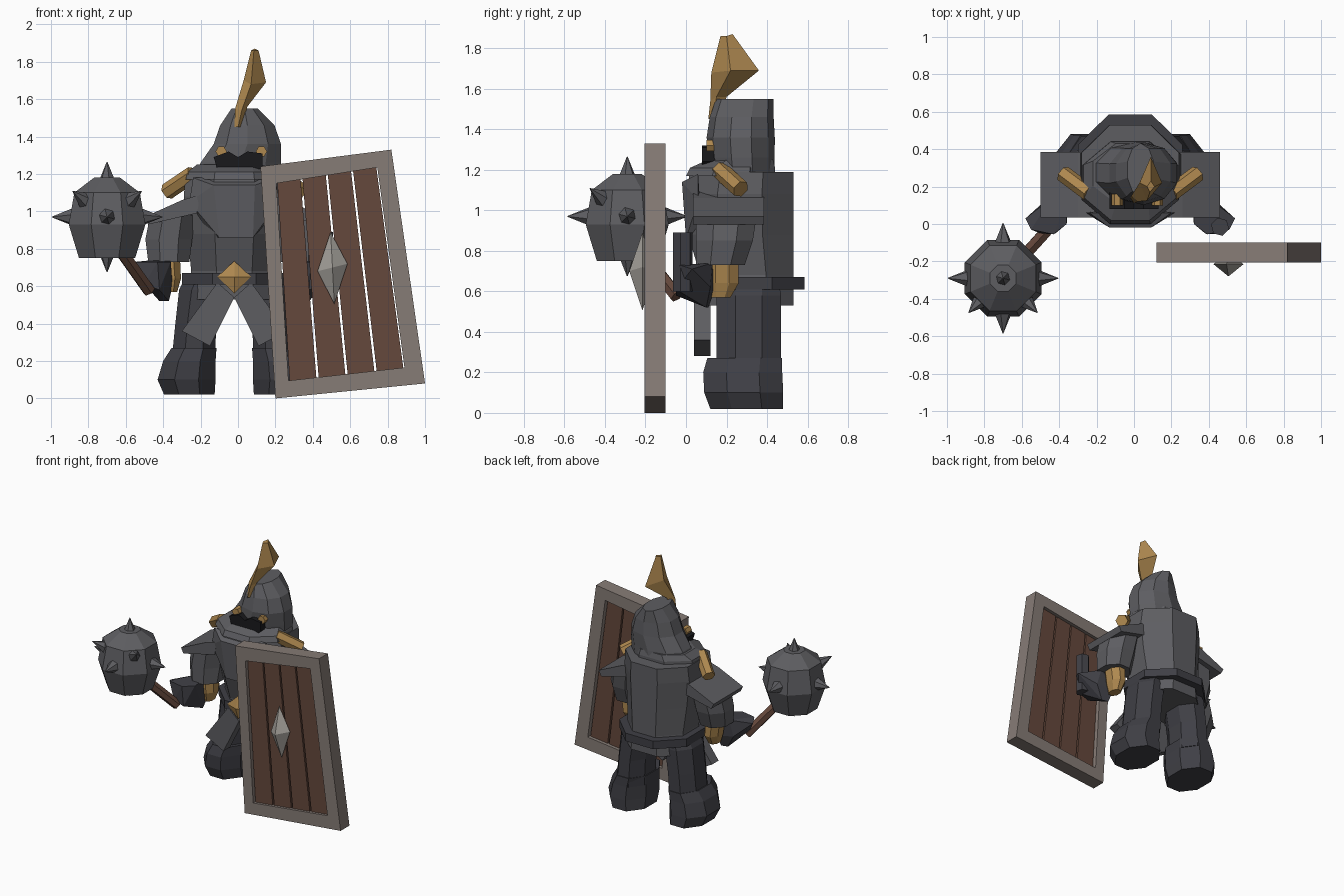
import bpy, bmesh
from math import sin, cos, pi
from mathutils import Vector as V

if "Cube" in bpy.data.objects:
    bpy.data.objects.remove(bpy.data.objects["Cube"])


def mat(name, *c):
    m = bpy.data.materials.new(name)
    m.diffuse_color = (*c, 1)
    m.use_nodes = True
    m.node_tree.nodes["Principled BSDF"].inputs["Base Color"].default_value = m.diffuse_color
    return m


STEEL = mat("steel", .11, .11, .12)
DARK = mat("dark_steel", .05, .05, .06)
BLACK = mat("black", .01, .01, .012)
GOLD = mat("gold", .43, .25, .08)
WOOD = mat("wood", .13, .065, .045)
FRAME = mat("frame", .24, .2, .18)
PALE = mat("pale_metal", .38, .36, .33)


def finish(name, bm, m):
    bmesh.ops.recalc_face_normals(bm, faces=bm.faces)
    me = bpy.data.meshes.new(name)
    bm.to_mesh(me)
    bm.free()
    me.materials.append(m)
    ob = bpy.data.objects.new(name, me)
    bpy.context.collection.objects.link(ob)
    return ob


def skin(name, rings, m):
    """Join equal-length rings of points and cap the ends."""
    bm = bmesh.new()
    vs = [[bm.verts.new(p) for p in r] for r in rings]
    n = len(vs[0])
    for a, b in zip(vs, vs[1:]):
        for i in range(n):
            j = (i + 1) % n
            bm.faces.new((a[i], a[j], b[j], b[i]))
    bm.faces.new(vs[0])
    bm.faces.new(vs[-1])
    return finish(name, bm, m)


def loft(name, rows, m, n=8):
    """Stack of flat-sided ellipses: (z, cx, cy, rx, ry)."""
    k = 1 / cos(pi / n)
    ang = [(i + .5) * 2 * pi / n for i in range(n)]
    return skin(name, [[(cx + k * rx * cos(a), cy + k * ry * sin(a), z) for a in ang]
                       for z, cx, cy, rx, ry in rows], m)


def prism(name, pts, y0, y1, m):
    """Front outline (x, z) extruded along y."""
    return skin(name, [[(x, y, z) for x, z in pts] for y in (y0, y1)], m)


def hull(name, pts, m):
    bm = bmesh.new()
    for p in pts:
        bm.verts.new(p)
    bmesh.ops.convex_hull(bm, input=bm.verts)
    return finish(name, bm, m)


def rod(name, a, b, r0, r1, m, n=6):
    a, b = V(a), V(b)
    d = (b - a).normalized()
    u = d.orthogonal().normalized()
    w = d.cross(u)
    off = [u * cos(i * 2 * pi / n) + w * sin(i * 2 * pi / n) for i in range(n)]
    return skin(name, [[a + o * r0 for o in off], [b + o * r1 for o in off]], m)


# torso, collar and belt
loft("torso", [(.53, -.02, .30, .26, .23), (.68, -.02, .30, .23, .23), (.88, -.02, .27, .25, .26),
               (1.08, -.02, .265, .27, .265), (1.19, -.02, .275, .26, .255)], STEEL)
loft("collar", [(1.17, -.02, .22, .26, .22), (1.21, -.02, .23, .25, .21), (1.25, -.01, .27, .21, .16)], STEEL)
loft("belt", [(.61, -.02, .31, .28, .275), (.67, -.02, .31, .28, .275)], DARK)
# breast plate with a central panel
hull("breast_plate", [(x, y, z) for x, z, y in
                      [(-.26, 1.05, .06), (.22, 1.05, .06), (-.24, 1.18, .06), (.2, 1.18, .06),
                       (-.13, 1.14, -.02), (.09, 1.14, -.02), (-.1, .86, .0), (.08, .86, .0),
                       (-.14, .86, .08), (.1, .86, .08)]], STEEL)
hull("belt_buckle", [(-.11, .03, .65), (.07, .03, .65), (-.02, .03, .735), (-.02, .03, .56),
                     (-.02, .0, .65), (-.02, .07, .65)], GOLD)

# helmet, mask and plume
loft("helmet", [(1.19, 0, .28, .225, .15), (1.26, .015, .275, .215, .155), (1.36, .05, .27, .18, .16),
                (1.46, .05, .275, .145, .15), (1.55, .035, .29, .07, .135)], STEEL, 10)
prism("face_mask", [(-.13, 1.29), (-.05, 1.32), (0, 1.29), (.05, 1.32), (.13, 1.31), (.13, 1.24),
                    (.09, 1.2), (.05, 1.23), (0, 1.18), (-.05, 1.23), (-.1, 1.19)], .08, .18, BLACK)
for x in (-.09, .125):
    hull("eye", [(x + .03 * cos(i * pi / 3), y, 1.32 + .03 * sin(i * pi / 3))
                 for i in range(6) for y in (.10, .16)], GOLD)
skin("plume", [[(-.02, .14, 1.45), (0, .11, 1.45), (.02, .14, 1.45), (0, .17, 1.45)],
               [(-.015, .15, 1.55), (.02, .12, 1.54), (.05, .15, 1.56), (.02, .2, 1.56)],
               [(.03, .22, 1.7), (.07, .125, 1.68), (.15, .22, 1.69), (.09, .36, 1.69)],
               [(.07, .2, 1.86), (.085, .17, 1.86), (.11, .2, 1.86), (.09, .23, 1.87)]], GOLD)

for s, side in ((-1, "right"), (1, "left")):
    def mx(x):
        return x if s < 0 else -.04 - x

    # leg and boot
    loft(side + "_leg", [(.2, mx(-.24), .31, .115, .16), (.4, mx(-.225), .31, .11, .16),
                         (.58, mx(-.2), .31, .115, .16), (.63, mx(-.18), .31, .11, .15)], DARK)
    loft(side + "_boot", [(.02, mx(-.26), .30, .135, .18), (.1, mx(-.275), .285, .155, .195),
                          (.2, mx(-.26), .28, .14, .195), (.27, mx(-.235), .29, .12, .185)], DARK)
    # hanging hip plate
    prism(side + "_hip_plate", [(mx(x), z) for x, z in [(-.11, .62), (-.02, .54), (-.15, .28), (-.30, .36)]],
          .04, .12, STEEL)
    # shoulder plate and gold peg
    prism(side + "_shoulder_plate", [(mx(x), z) for x, z in
                                     [(-.2, 1.09), (-.3, 1.06), (-.5, .97), (-.48, .93), (-.22, .99)]],
          .035, .385, STEEL)
    rod(side + "_shoulder_peg", (mx(-.24), .165, 1.2), (mx(-.38), .27, 1.105), .045, .045, GOLD)
    # arm, wrist and gauntlet
    loft(side + "_arm", [(.73, mx(-.37), .17, .11, .12), (.85, mx(-.37), .19, .125, .14),
                         (.98, mx(-.35), .2, .12, .15)], STEEL)
    loft(side + "_wrist", [(.57, mx(-.36), .17, .035, .05), (.64, mx(-.36), .18, .055, .08),
                           (.75, mx(-.37), .18, .06, .08)], GOLD)
    hull(side + "_gauntlet", [(mx(x), y, z) for x, y, z in
                              [(-.55, -.03, .73), (-.43, -.055, .73), (-.36, .0, .73), (-.36, .13, .74),
                               (-.45, .13, .74), (-.58, .03, .71), (-.5, -.05, .61), (-.42, -.05, .58),
                               (-.37, .11, .52), (-.42, .1, .52), (-.35, .14, .6), (-.48, .12, .62)]], DARK)

rod("shield_grip", (.46, -.015, .6), (.46, -.015, .89), .05, .05, DARK)

# shield frame and planks
outer = [V((.12, 1.24)), V((.82, 1.33)), V((1.0, .08)), V((.20, .0))]
inner = [V((.205, 1.15)), V((.745, 1.235)), V((.89, .165)), V((.27, .095))]
for i, nm in enumerate(("top", "right", "bottom", "left")):
    j = (i + 1) % 4
    q = [outer[i], outer[j], inner[j], inner[i]]
    prism("shield_frame_" + nm, q, -.205, -.10, FRAME)
for i in range(4):
    a, b = i / 4 + .01, (i + 1) / 4 - .01
    q = [inner[0].lerp(inner[1], a), inner[0].lerp(inner[1], b),
         inner[3].lerp(inner[2], b), inner[3].lerp(inner[2], a)]
    prism("shield_plank", q, -.185, -.125, WOOD)
hull("shield_boss", [(.495, -.215, .89), (.585, -.215, .72), (.515, -.215, .505), (.425, -.215, .68),
                     (.505, -.28, .70), (.505, -.15, .70)], PALE)

# spiked mace
C = V((-.7, -.29, .97))
loft("mace_head", [(.75, C.x, C.y, .15, .15), (.93, C.x, C.y, .205, .205), (1.1, C.x, C.y, .175, .175),
                   (1.18, C.x, C.y, .07, .07)], STEEL)
spikes = [(1, 0, 0), (-1, 0, 0), (0, 1, 0), (0, -1, 0), (0, 0, 1), (0, 0, -1),
          (1, -1, .75), (-1, -1, .75)]
for d in spikes:
    d = V(d).normalized()
    rod("mace_spike", C + d * .18, C + d * .295, .05, .002, STEEL)
rod("mace_handle", (-.67, -.26, .85), (-.475, -.045, .575), .035, .035, WOOD)
